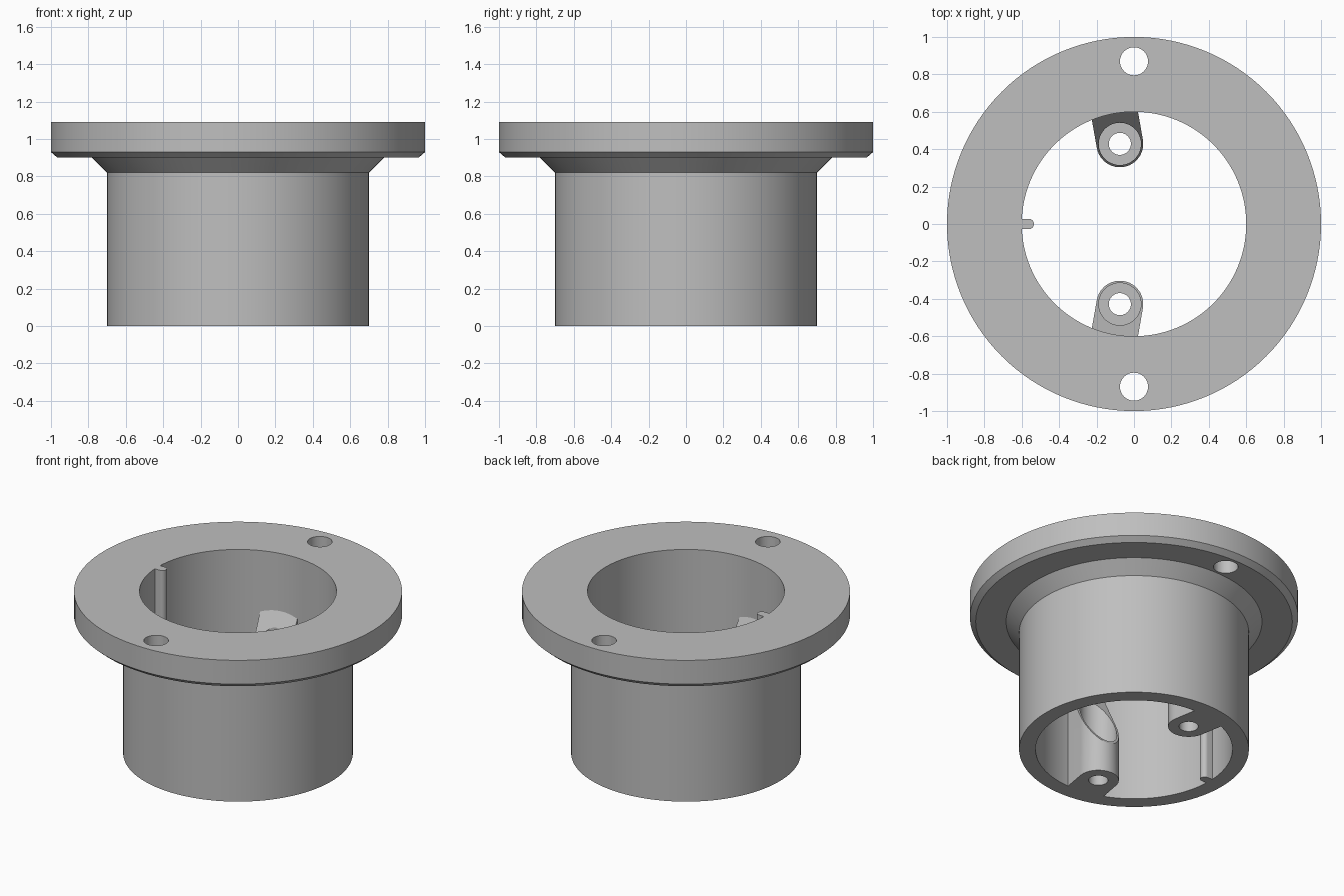
import bpy, bmesh, math
from mathutils import Matrix, Vector

if "Cube" in bpy.data.objects:
    bpy.data.objects.remove(bpy.data.objects["Cube"], do_unlink=True)

HEIGHT = 1.09
BORE = 0.6
BOSS_R = 0.435      # distance of a boss axis from the centre
BOSS_W = 0.125      # boss radius and half width
TILT = math.radians(10)

grey = bpy.data.materials.new("plain grey")
grey.use_nodes = True
colour = (0.52, 0.52, 0.52, 1)
grey.diffuse_color = colour
grey.node_tree.nodes["Principled BSDF"].inputs["Base Color"].default_value = colour


def make(name, bm):
    bmesh.ops.recalc_face_normals(bm, faces=bm.faces)
    mesh = bpy.data.meshes.new(name)
    bm.to_mesh(mesh)
    bm.free()
    mesh.materials.append(grey)
    obj = bpy.data.objects.new(name, mesh)
    bpy.context.collection.objects.link(obj)
    return obj


def activate(obj):
    bpy.ops.object.select_all(action="DESELECT")
    obj.select_set(True)
    bpy.context.view_layer.objects.active = obj


def drill(obj, x, y, radius, z0, z1):
    """Cut a vertical round hole."""
    bm = bmesh.new()
    bmesh.ops.create_cone(bm, cap_ends=True, segments=48, radius1=radius, radius2=radius,
                          depth=z1 - z0, matrix=Matrix.Translation((x, y, (z0 + z1) / 2)))
    cutter = make("cutter", bm)
    cutter.hide_render = True
    activate(obj)
    mod = obj.modifiers.new("hole", "BOOLEAN")
    mod.operation = "DIFFERENCE"
    mod.solver = "EXACT"
    mod.object = cutter
    bpy.ops.object.modifier_apply(modifier=mod.name)
    bpy.data.objects.remove(cutter, do_unlink=True)


def smooth(obj):
    activate(obj)
    bpy.ops.object.shade_smooth_by_angle(angle=math.radians(25))


def tongue(name, axis_r, half, angle, height):
    """Upright bar with a round nose, growing inward from the bore wall."""
    bm = bmesh.new()
    outline = []
    for i in range(25):
        a = math.pi / 2 + math.pi * i / 24
        outline.append((axis_r + half * math.cos(a), half * math.sin(a)))
    spread = math.asin(half / BORE)
    for i in range(9):
        a = spread * (i / 4 - 1)
        outline.append(((BORE + 0.001) * math.cos(a), (BORE + 0.001) * math.sin(a)))
    face = bm.faces.new([bm.verts.new((x, y, 0)) for x, y in outline])
    out = bmesh.ops.extrude_face_region(bm, geom=[face])
    top = [v for v in out["geom"] if isinstance(v, bmesh.types.BMVert)]
    bmesh.ops.translate(bm, verts=top, vec=(0, 0, height))
    return bm, Matrix.Rotation(angle, 4, "Z"), name


# Flanged sleeve, turned from its section
section = [(BORE, 0), (0.7, 0), (0.7, 0.82), (0.78, 0.9), (0.965, 0.9),
           (1, 0.93), (1, HEIGHT), (BORE, HEIGHT)]
bm = bmesh.new()
verts = [bm.verts.new((r, 0, z)) for r, z in section]
edges = [bm.edges.new((v, verts[i - 1])) for i, v in enumerate(verts)]
bmesh.ops.spin(bm, geom=verts + edges, cent=(0, 0, 0), axis=(0, 0, 1),
               angle=math.tau, steps=128, use_duplicate=False)
bmesh.ops.remove_doubles(bm, verts=bm.verts, dist=1e-4)
sleeve = make("flanged_sleeve", bm)
for side in (1, -1):
    drill(sleeve, 0, side * 0.87, 0.075, 0.8, 1.2)
smooth(sleeve)

# Screw bosses with steep sloping tops, counterbored
for side, label in ((1, "back"), (-1, "front")):
    angle = side * (math.pi / 2 + TILT)
    bm, turn, name = tongue(label + "_screw_boss", BOSS_R, BOSS_W, angle, HEIGHT)
    slope = math.radians(60)
    cut = bmesh.ops.bisect_plane(
        bm, geom=bm.verts[:] + bm.edges[:] + bm.faces[:],
        plane_co=(BOSS_R - BOSS_W, 0, 0.2),
        plane_no=Vector((-math.sin(slope), 0, math.cos(slope))), clear_outer=True)
    rim = [e for e in cut["geom_cut"] if isinstance(e, bmesh.types.BMEdge)]
    bmesh.ops.edgeloop_fill(bm, edges=rim)
    bm.transform(turn)
    boss = make(name, bm)
    x, y = BOSS_R * math.cos(angle), BOSS_R * math.sin(angle)
    drill(boss, x, y, 0.113, 0.16, 1.2)
    drill(boss, x, y, 0.059, -0.1, 0.3)
    smooth(boss)

# Locating rib along the bore
bm, turn, name = tongue("locating_rib", 0.563, 0.028, math.pi, HEIGHT)
bm.transform(turn)
smooth(make(name, bm))
